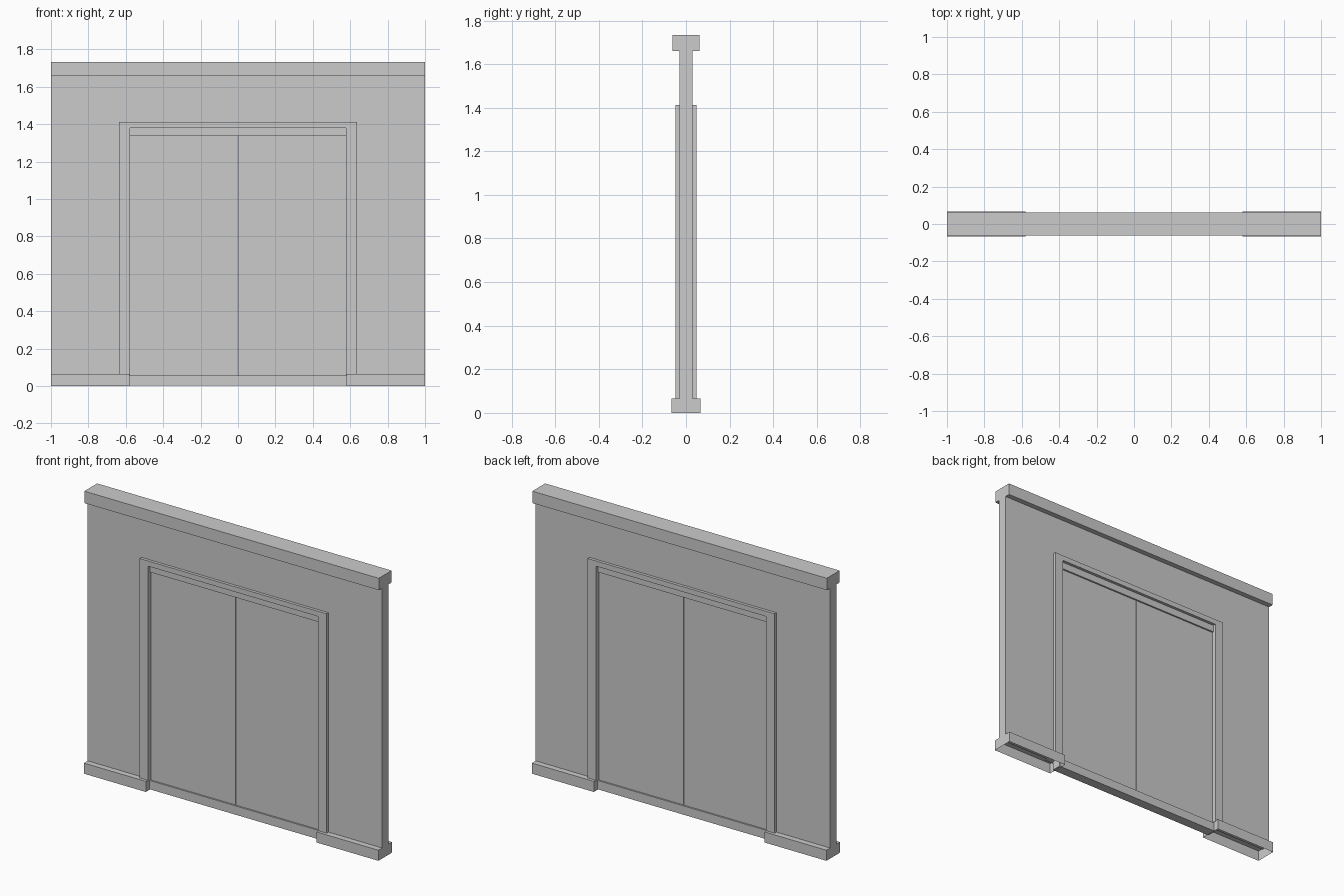
import bpy, bmesh

if "Cube" in bpy.data.objects:
    bpy.data.objects.remove(bpy.data.objects["Cube"])


def finish(name, bm):
    bmesh.ops.recalc_face_normals(bm, faces=bm.faces)
    mesh = bpy.data.meshes.new(name)
    bm.to_mesh(mesh)
    bm.free()
    obj = bpy.data.objects.new(name, mesh)
    bpy.context.collection.objects.link(obj)
    return obj


def box(name, x0, x1, depth, z0, z1, open_bottom=False):
    """Box centred on y = 0 with half thickness `depth`."""
    bm = bmesh.new()
    bmesh.ops.create_cube(bm, size=1)
    for v in bm.verts:
        v.co = (x0 if v.co.x < 0 else x1,
                -depth if v.co.y < 0 else depth,
                z0 if v.co.z < 0 else z1)
    bmesh.ops.recalc_face_normals(bm, faces=bm.faces)
    if open_bottom:
        bottom = [f for f in bm.faces if f.normal.z < -0.9]
        bmesh.ops.delete(bm, geom=bottom, context='FACES_ONLY')
    return finish(name, bm)


def arch(name, outer, inner, depth, bottom, inner_top, outer_top):
    """Square doorway surround: an upside-down U extruded through y."""
    profile = [(-outer, bottom), (-outer, outer_top), (outer, outer_top), (outer, bottom),
               (inner, bottom), (inner, inner_top), (-inner, inner_top), (-inner, bottom)]
    bm = bmesh.new()
    face = bm.faces.new([bm.verts.new((x, -depth, z)) for x, z in profile])
    out = bmesh.ops.extrude_face_region(bm, geom=[face])
    moved = [g for g in out['geom'] if isinstance(g, bmesh.types.BMVert)]
    bmesh.ops.translate(bm, verts=moved, vec=(0, 2 * depth, 0))
    return finish(name, bm)


# Wall with doorway, raised door frame, cornice along the top
arch("wall", 1.0, 0.60, 0.03, 0.06, 1.395, 1.67)
arch("door_frame", 0.635, 0.577, 0.048, 0.06, 1.38, 1.412)
box("cornice", -1.0, 1.0, 0.062, 1.66, 1.733)

# Mirrored parts: hollow skirting and the two door leaves with rails
gap = 0.002
for side, s in (("left", -1), ("right", 1)):
    def part(name, a, b, *rest, **kw):
        box(f"{name}_{side}", min(s * a, s * b), max(s * a, s * b), *rest, **kw)

    part("skirting", 0.58, 1.0, 0.066, 0.0, 0.065, open_bottom=True)
    part("door_panel", gap, 0.59, 0.02, 0.05, 1.35)
    part("door_top_rail", 0, 0.577, 0.03, 1.337, 1.382)
    part("door_sill", 0, 0.59, 0.03, 0.003, 0.057)
